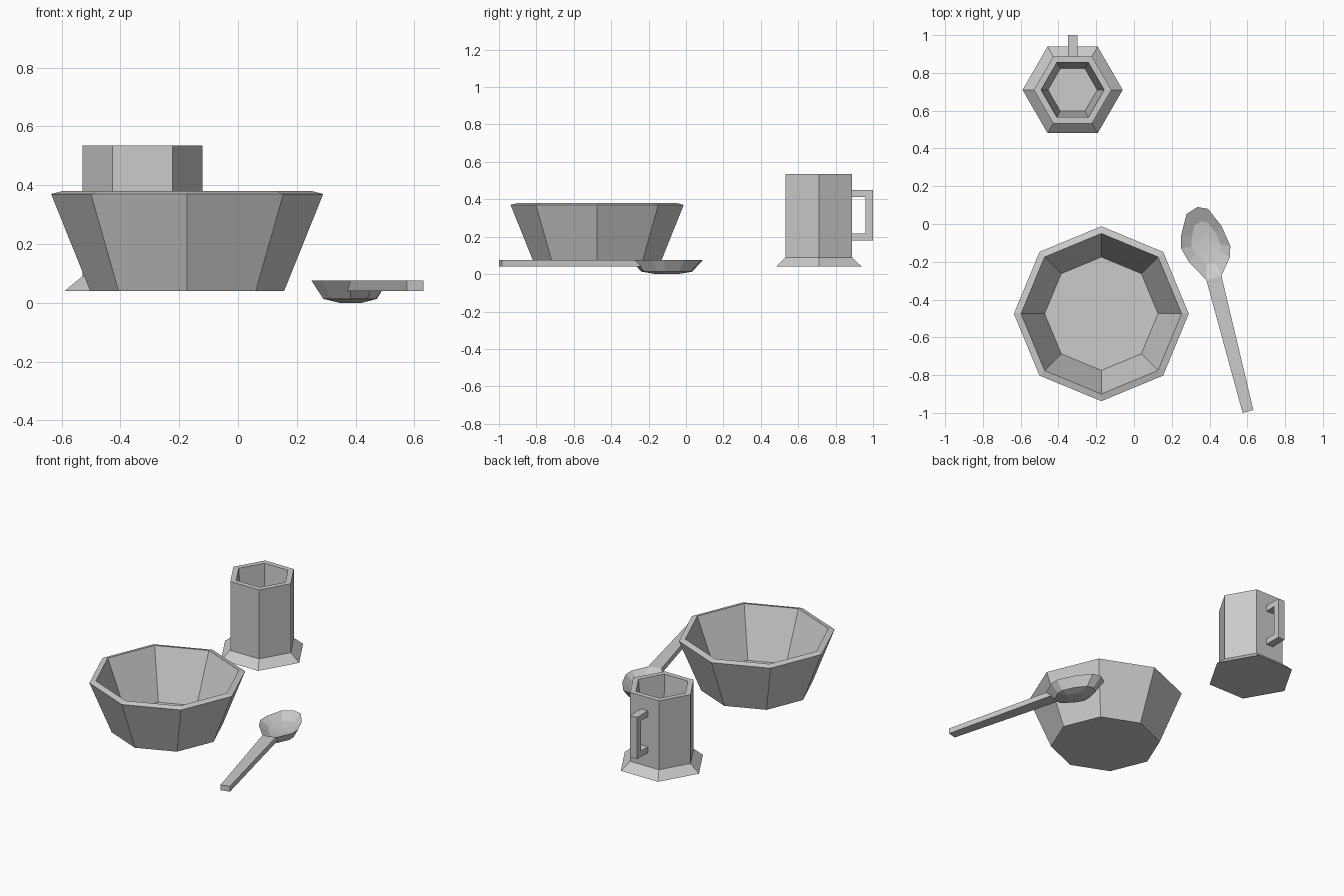
import bpy
import math

if "Cube" in bpy.data.objects:
    bpy.data.objects.remove(bpy.data.objects["Cube"])


def mesh(name, verts, faces):
    me = bpy.data.meshes.new(name)
    me.from_pydata(verts, [], faces)
    ob = bpy.data.objects.new(name, me)
    bpy.context.collection.objects.link(ob)
    return ob


def skin(name, rings):
    """Join equal-sized rings with quads and cap both ends."""
    n = len(rings[0])
    verts = [v for ring in rings for v in ring]
    faces = [(k * n + i, k * n + (i + 1) % n, (k + 1) * n + (i + 1) % n, (k + 1) * n + i)
             for k in range(len(rings) - 1) for i in range(n)]
    faces.append(tuple(reversed(range(n))))
    faces.append(tuple(range(len(verts) - n, len(verts))))
    return mesh(name, verts, faces)


def lathe(name, cx, cy, sides, profile):
    angles = [2 * math.pi * i / sides for i in range(sides)]
    return skin(name, [[(cx + r * math.cos(a), cy + r * math.sin(a), z) for a in angles]
                       for r, z in profile])


# Octagonal bowl: outside wall, sloped rim, inside wall
lathe("bowl", -0.173, -0.475, 8,
      [(0.33, 0.04), (0.463, 0.37), (0.425, 0.38), (0.30, 0.07)])

# Hexagonal mug with flared foot
lathe("mug", -0.325, 0.71, 6,
      [(0.265, 0.04), (0.205, 0.09), (0.205, 0.535), (0.167, 0.535), (0.13, 0.09)])

# Mug handle: squared C-shaped profile given thickness in x
profile = [(0.885, 0.45), (1.0, 0.45), (1.0, 0.18), (0.885, 0.18),
           (0.885, 0.218), (0.96, 0.218), (0.96, 0.412), (0.885, 0.412)]
n = len(profile)
sides = [[(x, y, z) for y, z in profile] for x in (-0.35, -0.30)]
handle_faces = [(i, n + i, n + (i + 1) % n, (i + 1) % n) for i in range(n)]
for quad in ((0, 1, 6, 7), (1, 2, 5, 6), (2, 3, 4, 5)):
    handle_faces.append(quad)
    handle_faces.append(tuple(n + i for i in reversed(quad)))
mesh("mug_handle", sides[0] + sides[1], handle_faces)

# Spoon bowl: outline with a faceted hollow above and a faceted belly below
outline = [(0.336, 0.09), (0.392, 0.08), (0.463, -0.01), (0.51, -0.116), (0.508, -0.175),
           (0.463, -0.275), (0.383, -0.297), (0.29, -0.20), (0.25, -0.13), (0.25, -0.06),
           (0.278, 0.053)][::-1]
cx, cy = 0.385, -0.10


def ring(scale, z):
    return [(cx + (x - cx) * scale, cy + (y - cy) * scale, z) for x, y in outline]


skin("spoon_bowl", [ring(0.3, 0.0), ring(0.7, 0.013), ring(1, 0.075),
                    ring(0.6, 0.04), ring(0.2, 0.032)])

# Spoon handle: tapered bar whose underside runs into the bowl
top = [(0.383, -0.297), (0.575, -1.0), (0.632, -0.985), (0.463, -0.275)]
low = [(0.372, -0.252), top[1], top[2], (0.452, -0.23)]
skin("spoon_handle", [[(x, y, 0.04) for x, y in low], [(x, y, 0.075) for x, y in top]])
